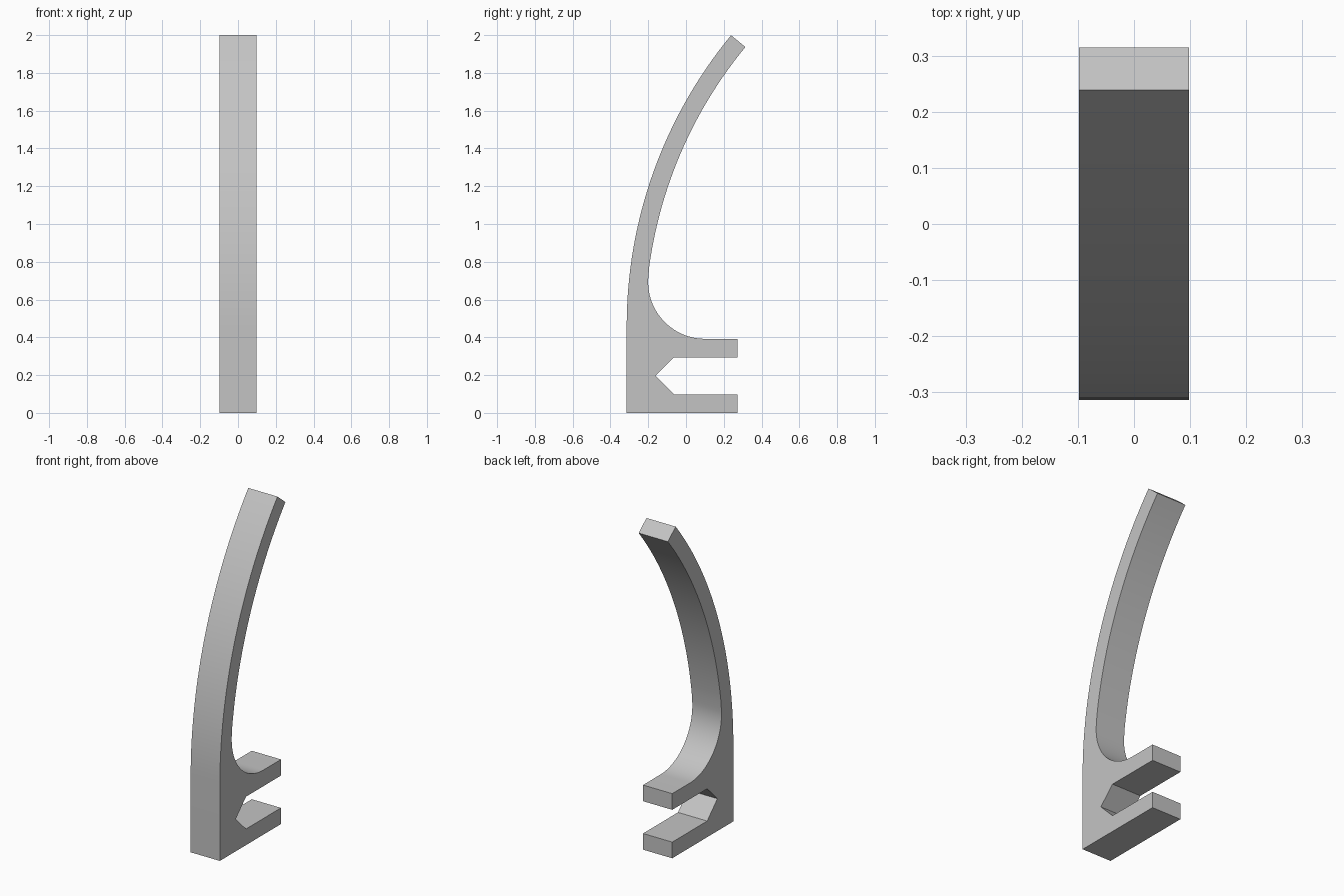
import bpy, bmesh
from math import sin, cos, radians

cube = bpy.data.objects.get("Cube")
if cube:
    bpy.data.objects.remove(cube, do_unlink=True)

HALF_WIDTH = 0.098


def arc(cy, cz, r, start, end, steps):
    """Points on a circle in the side plane, angles in degrees from +y."""
    angles = [radians(start + (end - start) * i / steps) for i in range(steps + 1)]
    return [(cy + r * cos(a), cz + r * sin(a)) for a in angles]


# Grey plastic
grey = bpy.data.materials.new("light_grey")
grey.use_nodes = True
colour = (0.55, 0.55, 0.55, 1)
grey.diffuse_color = colour
grey.node_tree.nodes["Principled BSDF"].inputs["Base Color"].default_value = colour

# Side outline: forked foot with a pointed slot, then the curved arm
foot = [(-0.314, 0), (0.272, 0), (0.272, 0.098), (-0.063, 0.098), (-0.161, 0.196),
        (-0.063, 0.294), (0.272, 0.294), (0.272, 0.392)]
fillet = arc(0.101, 0.6935, 0.3015, 270, 173.4, 24)
inner_curve = arc(2.106, 0.46, 2.322, 173.4, 140.5, 28)[1:]
outer_curve = arc(2.106, 0.46, 2.42, 140.5, 180, 32)
profile = foot + fillet + inner_curve + outer_curve

# Extrude the outline across the width
bm = bmesh.new()
face = bm.faces.new([bm.verts.new((-HALF_WIDTH, y, z)) for y, z in profile])
result = bmesh.ops.extrude_face_region(bm, geom=[face])
moved = [v for v in result["geom"] if isinstance(v, bmesh.types.BMVert)]
bmesh.ops.translate(bm, verts=moved, vec=(2 * HALF_WIDTH, 0, 0))
bmesh.ops.recalc_face_normals(bm, faces=bm.faces)
mesh = bpy.data.meshes.new("curved_clip_hook")
bm.to_mesh(mesh)
bm.free()
mesh.materials.append(grey)

hook = bpy.data.objects.new("curved_clip_hook", mesh)
bpy.context.collection.objects.link(hook)
bpy.ops.object.select_all(action="DESELECT")
hook.select_set(True)
bpy.context.view_layer.objects.active = hook
bpy.ops.object.shade_smooth_by_angle(angle=radians(30))
